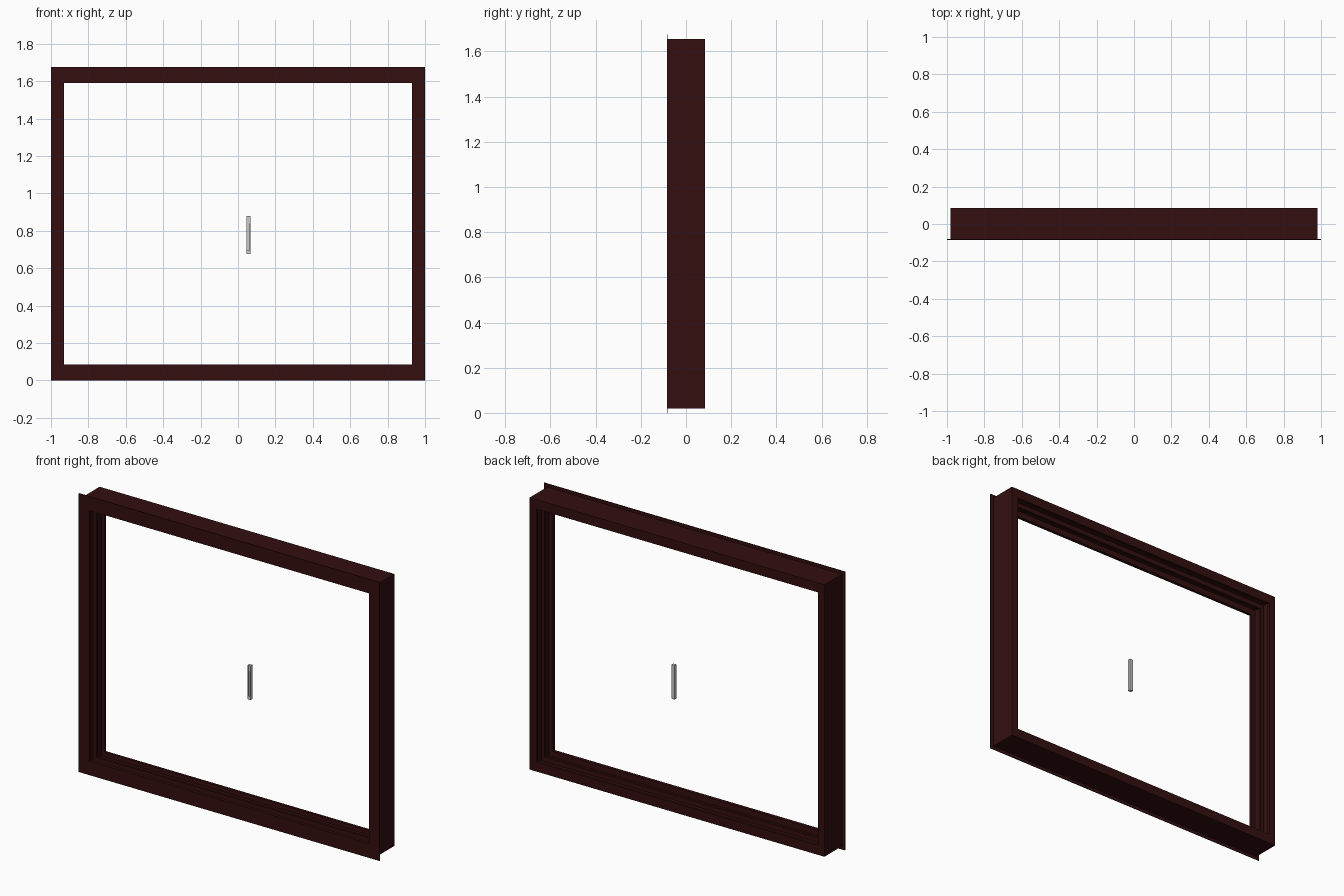
import bpy, bmesh

cube = bpy.data.objects.get("Cube")
if cube:
    bpy.data.objects.remove(cube, do_unlink=True)


def material(name, color):
    m = bpy.data.materials.new(name)
    m.use_nodes = True
    m.diffuse_color = (*color, 1)
    m.node_tree.nodes["Principled BSDF"].inputs["Base Color"].default_value = (*color, 1)
    return m


brown = material("dark brown", (0.033, 0.0045, 0.005))
grey = material("light grey", (0.6, 0.6, 0.58))

MID_Z = 0.8375


def finish(name, bm, mat):
    bmesh.ops.recalc_face_normals(bm, faces=bm.faces)
    mesh = bpy.data.meshes.new(name)
    bm.to_mesh(mesh)
    bm.free()
    mesh.materials.append(mat)
    ob = bpy.data.objects.new(name, mesh)
    bpy.context.collection.objects.link(ob)
    return ob


def mitred_frame(name, profile, half_x, half_z, wide_x, wide_z, mat):
    """Sweep a closed (depth, inset) profile round a rectangle; inset 0 is outside, 1 inside."""
    bm = bmesh.new()
    rings = []
    for sx, sz in ((-1, -1), (1, -1), (1, 1), (-1, 1)):
        rings.append([bm.verts.new((sx * (half_x - wide_x * t), y,
                                    MID_Z + sz * (half_z - wide_z * t)))
                      for y, t in profile])
    n = len(profile)
    for i in range(4):
        a, b = rings[i], rings[(i + 1) % 4]
        for j in range(n):
            k = (j + 1) % n
            bm.faces.new((a[j], a[k], b[k], b[j]))
    return finish(name, bm, mat)


def box(bm, x, y, z):
    verts = bmesh.ops.create_cube(bm, size=1)["verts"]
    for v in verts:
        for axis, (lo, hi) in enumerate((x, y, z)):
            v.co[axis] = lo if v.co[axis] < 0 else hi


# Frame body: front lip, two sash tracks divided by a rib, and a back lip
FRONT, BACK, FLOOR = -0.083, 0.085, 0.45
ribs = [(FRONT, -0.066, 1.0), (-0.008, 0.006, 0.88), (0.07, BACK, 0.88)]
profile = [(BACK, 0), (FRONT, 0)]
for i, (y0, y1, top) in enumerate(ribs):
    if i > 0:
        profile.append((y0, FLOOR))
    profile += [(y0, top), (y1, top)]
    if i < len(ribs) - 1:
        profile.append((y1, FLOOR))
mitred_frame("window_frame", profile, 0.98, 0.8175, 0.05, 0.065, brown)

# Thin flange standing proud around the front
flange = [(-0.085, 0), (-0.081, 0), (-0.081, 1), (-0.085, 1)]
mitred_frame("front_flange", flange, 1.0, 0.8375, 0.07, 0.085, brown)

# Pull handle: shallow channel with a latch block in the top
bm = bmesh.new()
X0, X1, Z0, Z1 = 0.045, 0.066, 0.675, 0.88
box(bm, (X0, X1), (0.036, 0.044), (Z0, Z1))
for x in ((X0, X0 + 0.004), (X1 - 0.004, X1)):
    box(bm, x, (0.026, 0.036), (Z0, Z1))
box(bm, (X0 + 0.004, X1 - 0.004), (0.026, 0.036), (Z0, Z0 + 0.02))
box(bm, (X0 + 0.004, X1 - 0.004), (0.028, 0.036), (0.84, Z1))
finish("pull_handle", bm, grey)
